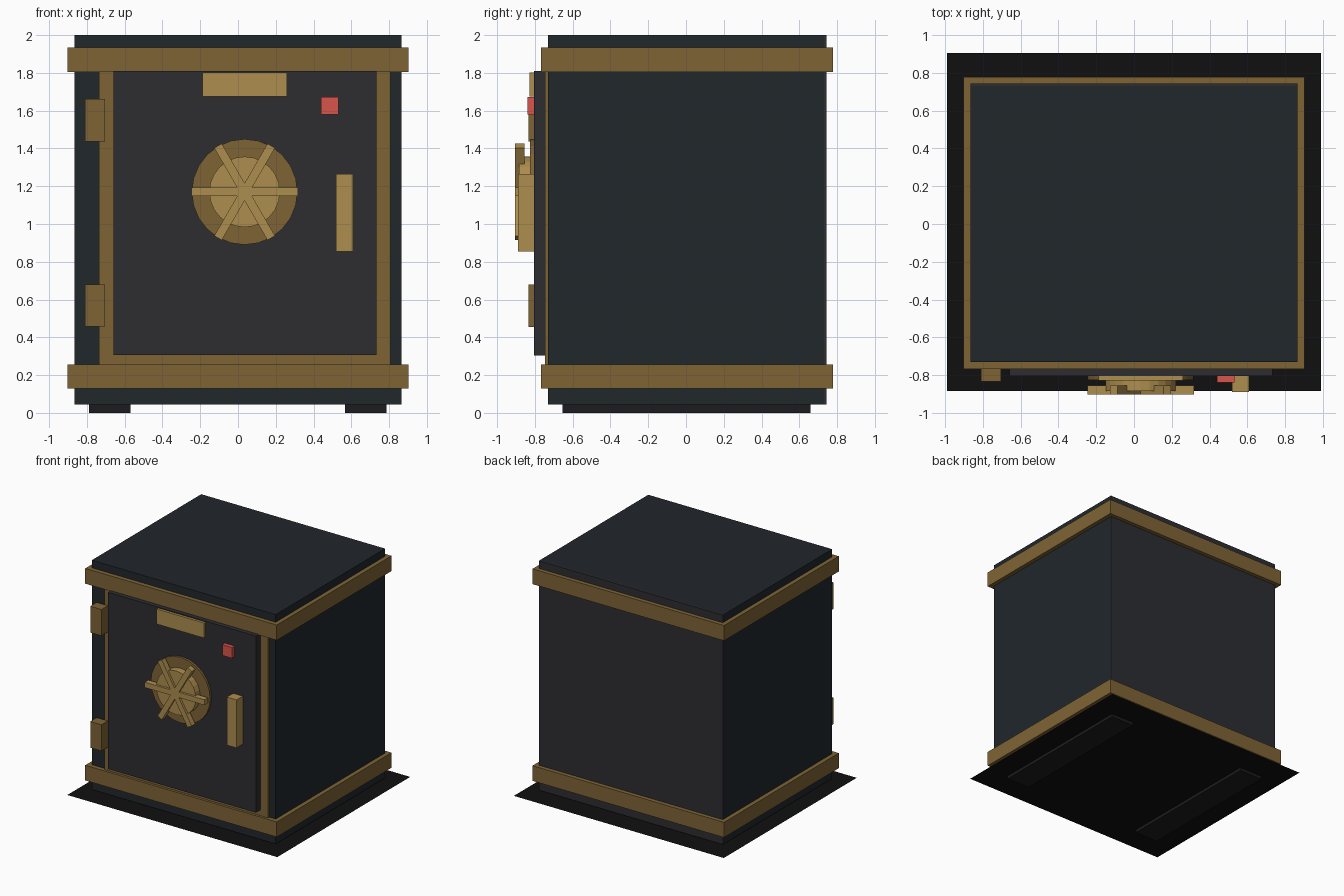
import bpy
import math

cube = bpy.data.objects.get("Cube")
if cube:
    bpy.data.objects.remove(cube, do_unlink=True)


def material(name, r, g, b):
    mat = bpy.data.materials.new(name)
    mat.use_nodes = True
    mat.diffuse_color = (r, g, b, 1)
    mat.node_tree.nodes["Principled BSDF"].inputs["Base Color"].default_value = (r, g, b, 1)
    return mat


STEEL = material("blue_steel", 0.015, 0.02, 0.024)
DOOR = material("door_steel", 0.026, 0.027, 0.031)
RUBBER = material("rubber", 0.012, 0.012, 0.014)
BASE = material("base_black", 0.005, 0.005, 0.005)
BRASS = material("aged_brass", 0.21, 0.127, 0.036)
BRIGHT = material("bright_brass", 0.42, 0.27, 0.077)
RED = material("red_light", 0.69, 0.09, 0.07)


def finish(name, mat):
    obj = bpy.context.object
    obj.name = name
    obj.data.materials.append(mat)
    return obj


def box(name, mat, xs, ys, zs):
    """Box spanning the given (low, high) range on each axis."""
    spans = (xs, ys, zs)
    bpy.ops.mesh.primitive_cube_add(size=1, location=[(a + b) / 2 for a, b in spans])
    obj = finish(name, mat)
    obj.scale = [b - a for a, b in spans]
    bpy.ops.object.transform_apply(location=False, rotation=False, scale=True)
    return obj


def disc(name, mat, radius, ys, centre):
    """Cylinder facing the front."""
    bpy.ops.mesh.primitive_cylinder_add(
        vertices=24, radius=radius, depth=ys[1] - ys[0],
        location=(centre[0], sum(ys) / 2, centre[1]), rotation=(math.pi / 2, 0, 0))
    return finish(name, mat)


# Ground sheet and feet
bpy.ops.mesh.primitive_plane_add(size=1, location=(0, 0.01, 0.025))
finish("base_sheet", BASE).scale = (1.98, 1.79, 1)
for side, x in (("right", -0.68), ("left", 0.676)):
    box(side + "_foot", RUBBER, (x - 0.11, x + 0.11), (-0.655, 0.66), (0, 0.045))

# Cabinet and its brass bands
box("cabinet", STEEL, (-0.867, 0.867), (-0.73, 0.73), (0.045, 2))
box("back_panel", DOOR, (-0.867, 0.867), (0.73, 0.743), (0.045, 2))
for name, zs in (("lower_band", (0.128, 0.257)), ("upper_band", (1.805, 1.935))):
    box(name, BRASS, (-0.903, 0.903), (-0.768, 0.778), zs)

# Door, frame and hinges
box("door_frame", BRASS, (-0.737, 0.807), (-0.747, -0.72), (0.23, 1.88))
box("door", DOOR, (-0.66, 0.733), (-0.806, -0.74), (0.305, 1.81))
for name, z in (("lower_hinge", 0.568), ("upper_hinge", 1.55)):
    box(name, BRASS, (-0.81, -0.704), (-0.833, -0.745), (z - 0.112, z + 0.112))

# Door fittings
box("name_plate", BRIGHT, (-0.188, 0.26), (-0.828, -0.8), (1.675, 1.803))
box("status_light", RED, (0.44, 0.533), (-0.84, -0.8), (1.58, 1.672))
box("handle", BRIGHT, (0.518, 0.61), (-0.89, -0.8), (0.855, 1.265))

# Turning wheel with three crossing bars
CENTRE = (0.035, 1.17)
disc("wheel_plate", BRASS, 0.28, (-0.825, -0.8), CENTRE)
disc("wheel_hub", BRIGHT, 0.187, (-0.885, -0.82), CENTRE)
for i in range(3):
    bar = box("wheel_bar", BRIGHT, (CENTRE[0] - 0.282, CENTRE[0] + 0.282), (-0.904, -0.856),
              (CENTRE[1] - 0.023, CENTRE[1] + 0.023))
    bar.rotation_euler.y = i * math.pi / 3
